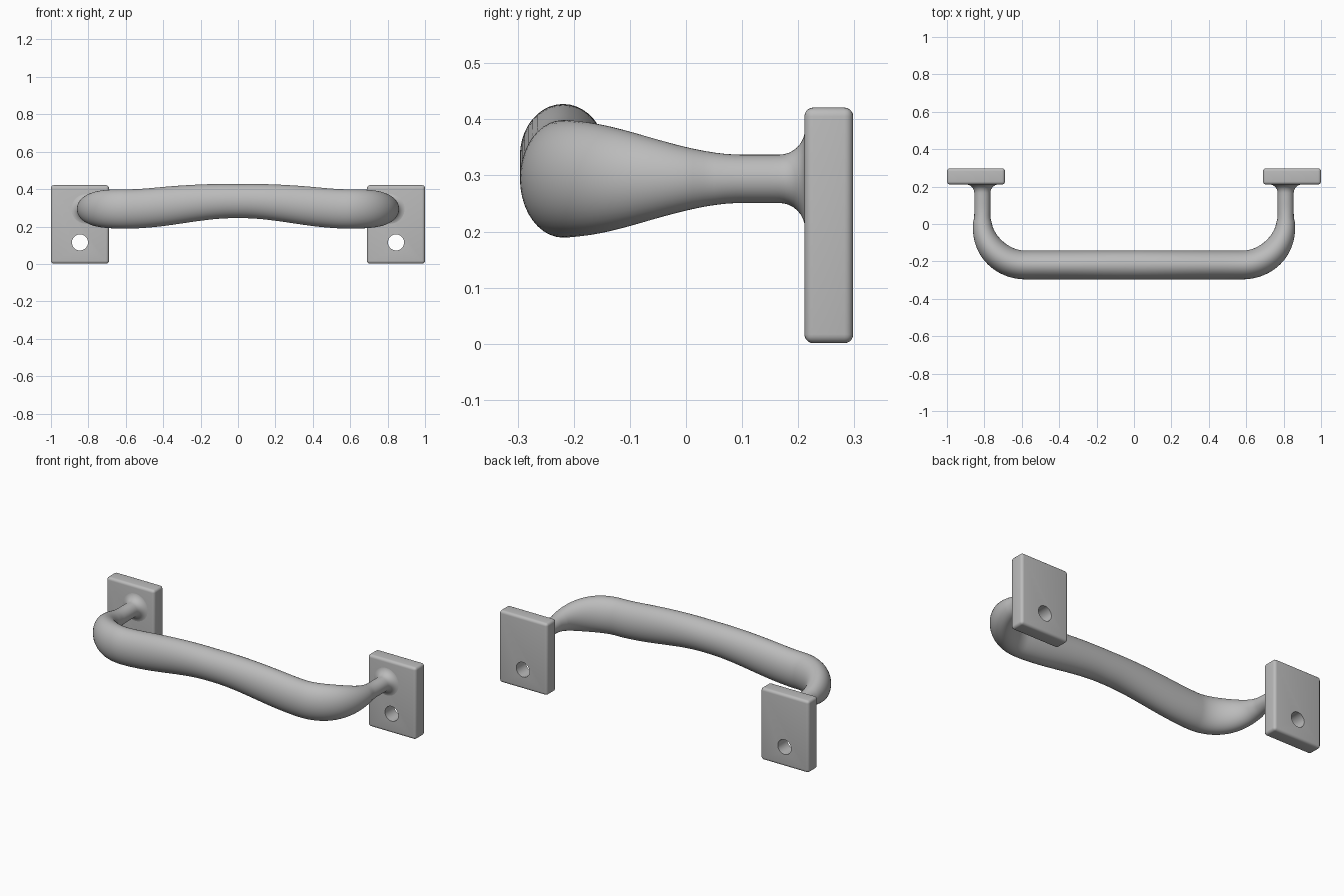
import bpy, bmesh, math
from mathutils import Vector

cube = bpy.data.objects.get("Cube")
if cube:
    bpy.data.objects.remove(cube, do_unlink=True)

metal = bpy.data.materials.new("satin_grey")
metal.use_nodes = True
GREY = (0.5, 0.5, 0.5, 1)
metal.diffuse_color = GREY
metal.node_tree.nodes["Principled BSDF"].inputs["Base Color"].default_value = GREY

LEG_X, BEND, BEND_X, BEND_Y = 0.811, 0.231, 0.58, 0.012
PLATE_FRONT, LEG_Z, LEG_R, FLARE = 0.212, 0.294, 0.043, 0.046


def finish(obj, angle):
    obj.data.materials.append(metal)
    bpy.ops.object.select_all(action="DESELECT")
    obj.select_set(True)
    bpy.context.view_layer.objects.active = obj
    bpy.ops.object.shade_smooth_by_angle(angle=math.radians(angle))


def ease(t):
    t = min(max(t, 0), 1)
    return t * t * (3 - 2 * t)


def swell(y):
    """0 on the thin leg, 1 on the full grip."""
    return ease((0.1 - y) / 0.33)


def half_stations():
    """Centre, side direction, half width, half height from plate to middle."""
    out = []
    # flared root of the leg
    for i in range(9):
        a = math.pi / 2 * i / 8
        r = LEG_R + FLARE * (1 - math.sin(a))
        y = PLATE_FRONT - FLARE * (1 - math.cos(a))
        out.append((Vector((LEG_X, y, LEG_Z)), Vector((1, 0, 0)), r, r))
    # straight leg
    for i in range(1, 8):
        y = PLATE_FRONT - FLARE + (BEND_Y - PLATE_FRONT + FLARE) * i / 8
        s = swell(y)
        out.append((Vector((LEG_X, y, LEG_Z)), Vector((1, 0, 0)),
                    LEG_R + 0.034 * s * s, LEG_R + 0.062 * s))
    # bend
    for i in range(25):
        a = math.pi / 2 * i / 24
        side = Vector((math.cos(a), -math.sin(a), 0))
        c = Vector((BEND_X, BEND_Y, LEG_Z)) + side * BEND
        s = swell(c.y)
        out.append((c, side, LEG_R + 0.034 * s, LEG_R + 0.062 * s))
    # grip, arching up and thinning to the middle
    for i in range(1, 25):
        x = BEND_X * (1 - i / 24)
        rise = ease(1.06 * (1 - x / BEND_X))
        thin = ease((0.45 - x) / 0.45)
        out.append((Vector((x, BEND_Y - BEND, LEG_Z + 0.042 * rise ** 0.85)),
                    Vector((0, -1, 0)), 0.077, 0.105 - 0.014 * thin))
    return out


def build_handle():
    half = half_stations()
    mirrored = [(Vector((-c.x, c.y, c.z)), Vector((-s.x, s.y, 0)), w, h)
                for c, s, w, h in reversed(half[:-1])]
    bm = bmesh.new()
    n = 40
    rings = []
    for c, side, w, h in half + mirrored:
        angles = [2 * math.pi * k / n for k in range(n)]
        rings.append([bm.verts.new(c + side * w * math.cos(a)
                                   + Vector((0, 0, h * math.sin(a)))) for a in angles])
    for a, b in zip(rings, rings[1:]):
        for k in range(n):
            j = (k + 1) % n
            bm.faces.new((a[k], a[j], b[j], b[k]))
    bm.faces.new(rings[0])
    bm.faces.new(rings[-1])
    bmesh.ops.recalc_face_normals(bm, faces=bm.faces)
    mesh = bpy.data.meshes.new("grip_handle")
    bm.to_mesh(mesh)
    bm.free()
    obj = bpy.data.objects.new("grip_handle", mesh)
    bpy.context.collection.objects.link(obj)
    finish(obj, 60)


def build_plate(name, sign):
    # rounded block
    bpy.ops.mesh.primitive_cube_add(size=1, location=(sign * 0.845, 0.2545, 0.211))
    plate = bpy.context.object
    plate.name = name
    plate.scale = (0.31, 0.087, 0.42)
    bpy.ops.object.transform_apply(location=False, rotation=False, scale=True)
    bevel = plate.modifiers.new("rounded_edges", "BEVEL")
    bevel.width, bevel.segments = 0.016, 5
    # screw hole
    bpy.ops.mesh.primitive_cylinder_add(vertices=40, radius=0.043, depth=0.4,
                                        location=(sign * 0.845, 0.2545, 0.115),
                                        rotation=(math.pi / 2, 0, 0))
    cutter = bpy.context.object
    cutter.hide_render = True
    hole = plate.modifiers.new("screw_hole", "BOOLEAN")
    hole.operation, hole.object, hole.solver = "DIFFERENCE", cutter, "EXACT"
    bpy.context.view_layer.objects.active = plate
    for mod in ("rounded_edges", "screw_hole"):
        bpy.ops.object.modifier_apply(modifier=mod)
    bpy.data.objects.remove(cutter, do_unlink=True)
    finish(plate, 40)


build_handle()
build_plate("left_mounting_plate", 1)
build_plate("right_mounting_plate", -1)
